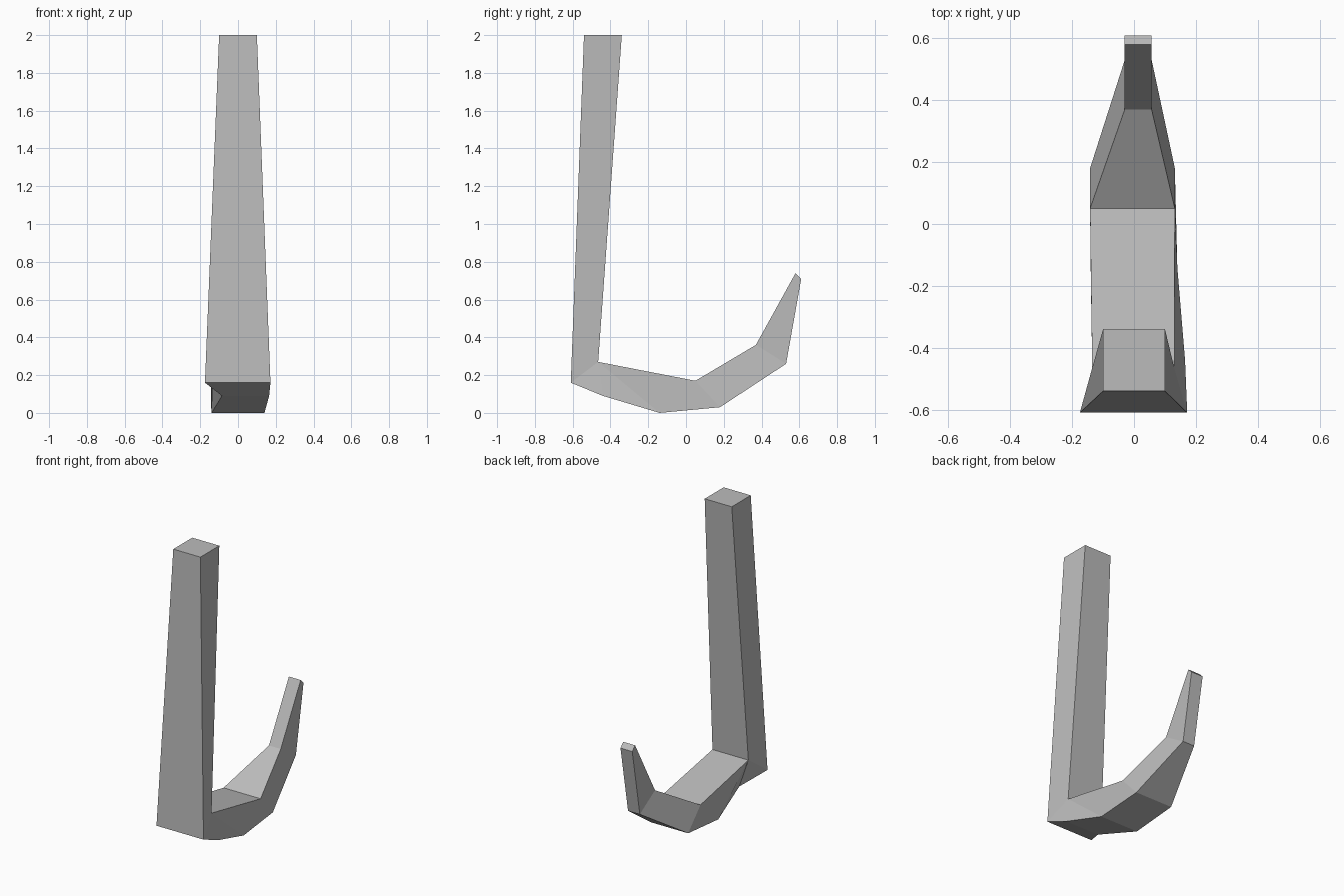
import bpy
import bmesh

if "Cube" in bpy.data.objects:
    bpy.data.objects.remove(bpy.data.objects["Cube"])

# Single plain grey
grey = bpy.data.materials.new("plain grey")
grey.diffuse_color = (0.5, 0.5, 0.5, 1)
grey.use_nodes = True
grey.node_tree.nodes["Principled BSDF"].inputs["Base Color"].default_value = grey.diffuse_color

bm = bmesh.new()


def rung(left, right, y, z):
    """One crosswise edge of the hook: a left and a right corner."""
    return [bm.verts.new((x, y, z)) for x in (left, right)]


# Outer profile: shank front, underside, then the outside of the point
outer = [rung(*r) for r in (
    (-0.10, 0.10, -0.54, 2.0), (-0.175, 0.172, -0.61, 0.16),
    (-0.085, 0.165, -0.44, 0.09), (-0.14, 0.14, -0.14, 0.0),
    (-0.142, 0.132, 0.18, 0.03), (-0.03, 0.057, 0.53, 0.26),
    (-0.03, 0.057, 0.61, 0.71))]

# Inner profile: shank back, seat of the hook, inside of the point
inner = [rung(*r) for r in (
    (-0.10, 0.10, -0.34, 2.0), (-0.135, 0.13, -0.465, 0.27),
    (-0.142, 0.132, 0.05, 0.17), (-0.03, 0.057, 0.37, 0.36),
    (-0.03, 0.057, 0.58, 0.74))]

# Strips along both profiles, closed by the shank top and the tip
loop = outer + inner[::-1]
for a, b in zip(loop, loop[1:] + loop[:1]):
    bm.faces.new((a[0], a[1], b[1], b[0]))

# Side walls, fanned around the inner corner at the bend
for s in (0, 1):
    o = [r[s] for r in outer]
    i = [r[s] for r in inner]
    for face in ((o[0], o[1], i[1], i[0]), (o[1], o[2], i[1]),
                 (o[2], o[3], i[1]), (o[3], o[4], i[2], i[1]),
                 (o[4], o[5], i[3], i[2]), (o[5], o[6], i[4], i[3])):
        bm.faces.new(face)

bmesh.ops.recalc_face_normals(bm, faces=bm.faces)
mesh = bpy.data.meshes.new("hook")
bm.to_mesh(mesh)
bm.free()
mesh.materials.append(grey)
hook = bpy.data.objects.new("hook", mesh)
bpy.context.collection.objects.link(hook)
